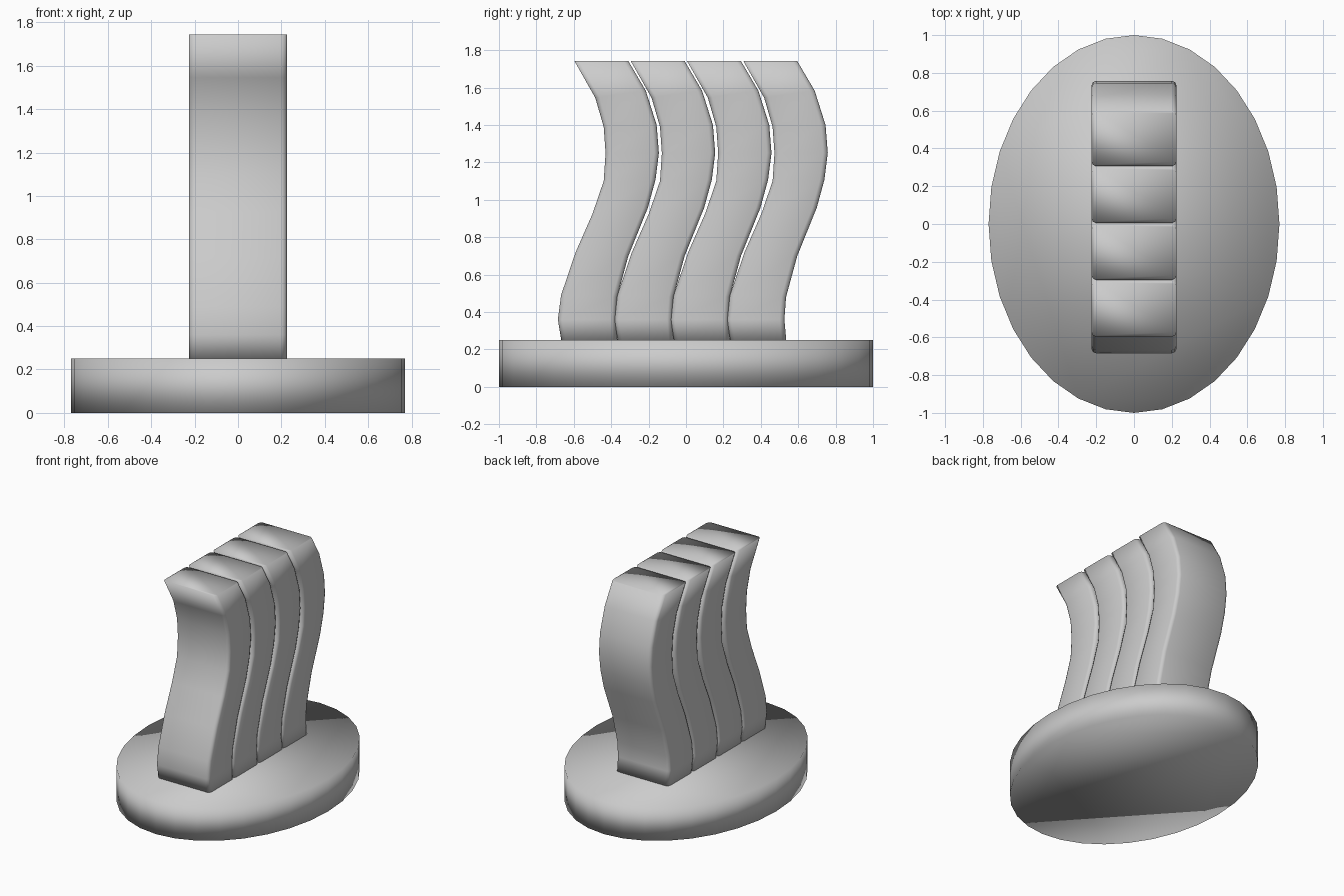
import bpy, bmesh, math

if "Cube" in bpy.data.objects:
    bpy.data.objects.remove(bpy.data.objects["Cube"])

# Profile of the front-most slat: front (y, z) and back (y, z) points, bottom to top
FRONT = [(-.667, .25), (-.685, .36), (-.668, .49), (-.59, .72), (-.50, .925),
         (-.44, 1.10), (-.43, 1.25), (-.44, 1.39), (-.485, 1.545), (-.597, 1.743)]
BACK = [(-.367, .25), (-.377, .36), (-.368, .48), (-.308, .70), (-.204, .957),
        (-.163, 1.107), (-.145, 1.25), (-.157, 1.40), (-.215, 1.583), (-.309, 1.743)]
HALF_W, RADIUS, SPACING, COUNT = .225, .025, .301, 4


def make_object(name, bm):
    bmesh.ops.recalc_face_normals(bm, faces=bm.faces)
    for f in bm.faces:
        f.smooth = True
    mesh = bpy.data.meshes.new(name)
    bm.to_mesh(mesh)
    bm.free()
    obj = bpy.data.objects.new(name, mesh)
    bpy.context.collection.objects.link(obj)
    return obj


def cross_section(front, back):
    """Rounded rectangle spanning from the front to the back profile point."""
    depth = math.dist(front, back)
    pts = []
    for sx, sy, start in ((1, 1, 0), (-1, 1, 90), (-1, -1, 180), (1, -1, 270)):
        for step in range(3):
            a = math.radians(start + 45 * step)
            x = sx * (HALF_W - RADIUS) + RADIUS * math.cos(a)
            d = sy * (depth / 2 - RADIUS) + RADIUS * math.sin(a)
            t = d / depth + .5
            pts.append((x, front[0] + t * (back[0] - front[0]),
                        front[1] + t * (back[1] - front[1])))
    return pts


# Oval base
bm = bmesh.new()
bmesh.ops.create_cone(bm, cap_ends=True, segments=32, radius1=1, radius2=1, depth=.25)
for v in bm.verts:
    v.co.x *= .77
    v.co.z += .125
make_object("oval_base", bm)

# Wavy slats
bm = bmesh.new()
rings = [[bm.verts.new(p) for p in cross_section(f, b)] for f, b in zip(FRONT, BACK)]
for lower, upper in zip(rings, rings[1:]):
    n = len(lower)
    for i in range(n):
        j = (i + 1) % n
        bm.faces.new((lower[i], lower[j], upper[j], upper[i]))
bm.faces.new(rings[0])
bm.faces.new(rings[-1])
slat = make_object("wavy_slat_1", bm)
for i in range(1, COUNT):
    copy = bpy.data.objects.new(f"wavy_slat_{i + 1}", slat.data)
    copy.location.y = i * SPACING
    bpy.context.collection.objects.link(copy)
